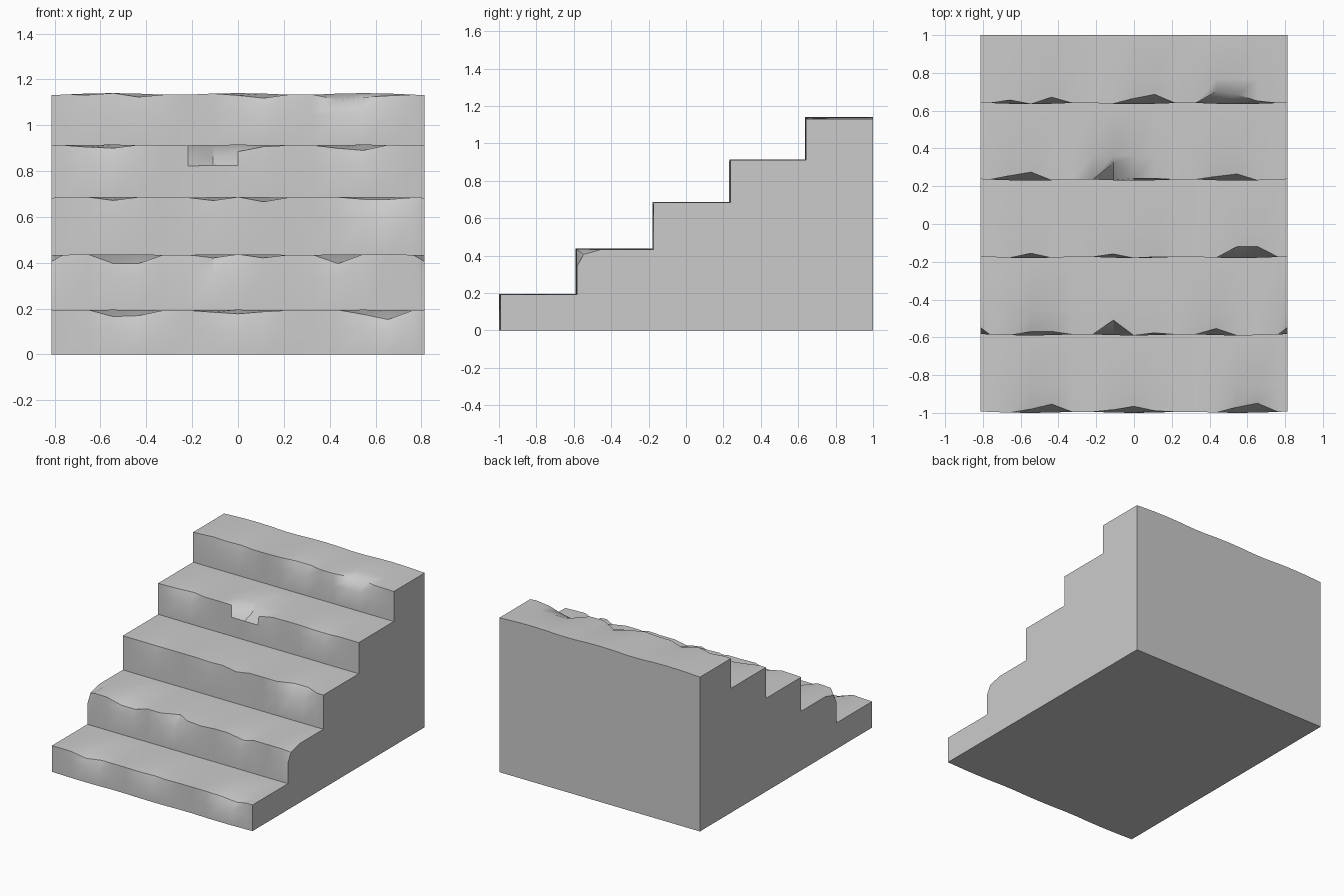
import bpy, bmesh
from math import cos, pi, radians

if "Cube" in bpy.data.objects:
    bpy.data.objects.remove(bpy.data.objects["Cube"])

# Step layout: riser positions and tread heights
RISER_Y = [-1.0, -0.59, -0.18, 0.23, 0.635]
TREAD_Z = [0.195, 0.437, 0.687, 0.915, 1.14]
BACK_Y = 1.0

# Worn nosing: column number -> (set back, drop), one dictionary per step
CHIPS = [
    {-5: (.02, .03), -4: (.045, .025), -1: (.015, .01), 0: (.035, .018),
     1: (.01, .008), 5: (.03, .02), 6: (.05, .042)},
    {-8: (.035, .027), 8: (.035, .027), -5: (.02, .04), -4: (.02, .04),
     -1: (.08, .015), 1: (.012, .015), 4: (.035, .04)},
    {-5: (.025, .015), -1: (.02, .015), 1: (.004, .02), 5: (.06, .01), 6: (.06, .01)},
    {-6: (.025, .01), -5: (.045, .015), -1: (.09, .062), 0: (.012, .03),
     1: (.01, .008), 4: (.02, .015), 5: (.035, .025)},
    {-6: (.02, .006), -4: (.035, .015), 0: (.03, .01), 1: (.05, .02),
     4: (.065, .027), 5: (.05, .018), 6: (.015, .01)},
]


def column_x(k):
    return max(-0.813, min(0.813, k * 0.109))


def section(k):
    """Side profile of the stair at column k, from front foot to back foot."""
    x = column_x(k)
    sag = 0.01 * (1 - abs(cos(pi * x / 0.55)))
    pts, below = [], 0.0
    for i, (y0, z0) in enumerate(zip(RISER_Y, TREAD_Z)):
        y, z = y0 + sag * 0.8, z0 - sag * (1 if i == 4 else 0.4)
        back, drop = CHIPS[i].get(k, (0, 0))
        end = RISER_Y[i + 1] + sag * 0.8 if i < 4 else BACK_Y
        pts += [(x, y, below), (x, y, z - 0.09),
                (x, y + back, z - drop), (x, y + 0.13, z)]
        below = z
    pts += [(x, end, below), (x, BACK_Y, 0)]
    return pts


# Worn stone staircase lofted across its width
bm = bmesh.new()
rows = [[bm.verts.new(p) for p in section(k)] for k in range(-8, 9)]
count = len(rows[0])
for a, b in zip(rows, rows[1:]):
    for j in range(count):
        n = (j + 1) % count
        bm.faces.new((a[j], b[j], b[n], a[n]))
# Flat side walls
bm.faces.new(rows[0])
bm.faces.new(rows[-1][::-1])
bmesh.ops.recalc_face_normals(bm, faces=bm.faces)

mesh = bpy.data.meshes.new("worn_staircase")
bm.to_mesh(mesh)
bm.free()
stairs = bpy.data.objects.new("worn_staircase", mesh)
bpy.context.collection.objects.link(stairs)
bpy.context.view_layer.objects.active = stairs
stairs.select_set(True)
bpy.ops.object.shade_smooth_by_angle(angle=radians(35))
